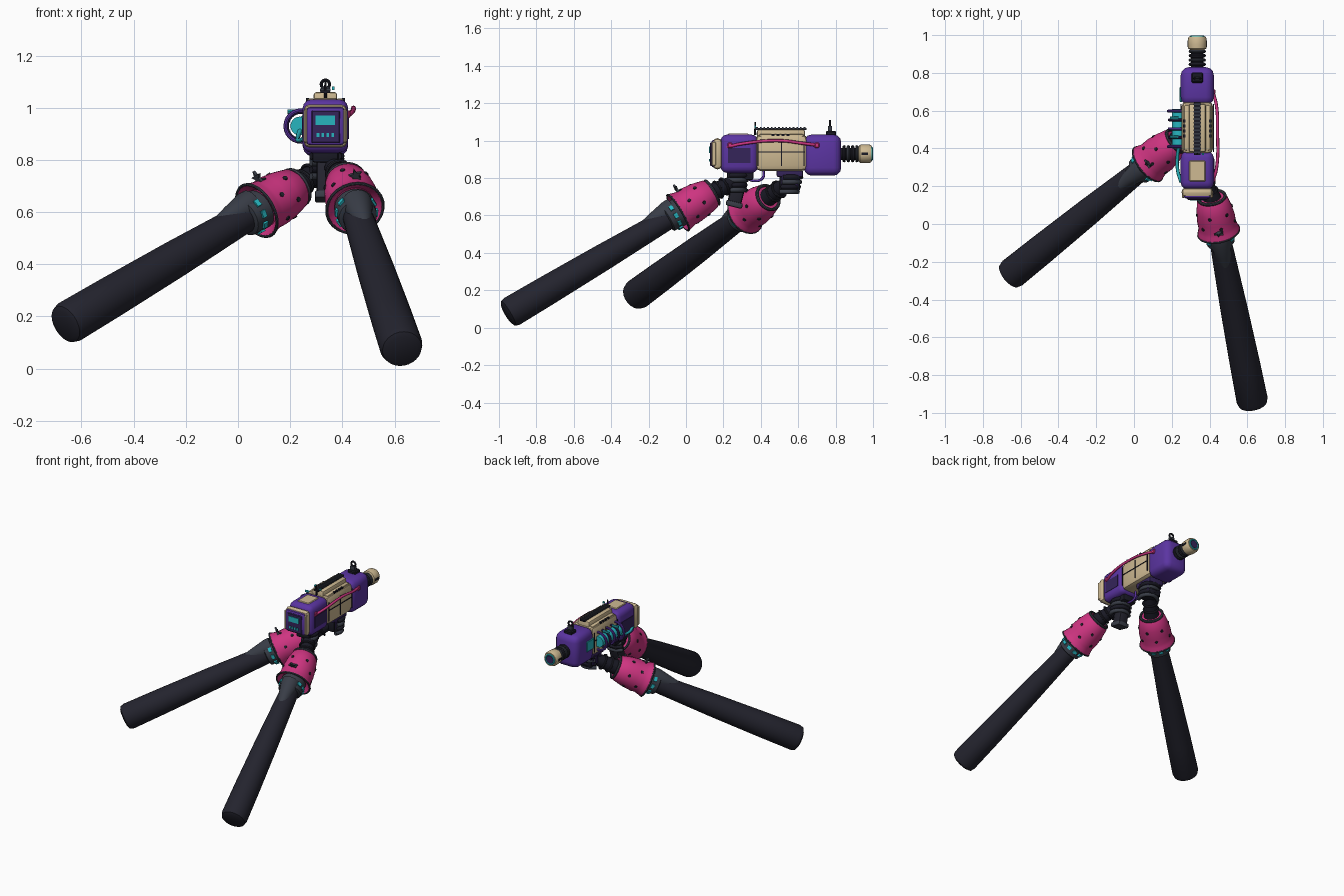
import bpy, bmesh, math
from mathutils import Vector, Matrix

cube = bpy.data.objects.get("Cube")
if cube:
    bpy.data.objects.remove(cube, do_unlink=True)


def material(name, r, g, b):
    m = bpy.data.materials.new(name)
    m.use_nodes = True
    m.diffuse_color = (r, g, b, 1)
    bsdf = m.node_tree.nodes["Principled BSDF"]
    bsdf.inputs["Base Color"].default_value = (r, g, b, 1)
    bsdf.inputs["Roughness"].default_value = 0.8
    return m


SLEEVE = material("charcoal_sleeve", .017, .017, .027)
BLACK = material("black_rubber", .010, .010, .018)
GREY = material("slate_grey", .04, .046, .062)
PINK = material("hot_pink", .62, .035, .22)
PURPLE = material("violet", .105, .035, .36)
INDIGO = material("dark_indigo", .035, .018, .10)
CREAM = material("cream", .62, .49, .29)
TEAL = material("teal", .02, .46, .52)

CX, CZ = .335, .93   # axis of the blaster


def finish(name, bm, mat, matrix=None, angle=35):
    bmesh.ops.recalc_face_normals(bm, faces=bm.faces)
    mesh = bpy.data.meshes.new(name)
    bm.to_mesh(mesh)
    bm.free()
    mesh.materials.append(mat)
    ob = bpy.data.objects.new(name, mesh)
    bpy.context.collection.objects.link(ob)
    if matrix:
        ob.matrix_world = matrix
    bpy.ops.object.select_all(action='DESELECT')
    ob.select_set(True)
    bpy.context.view_layer.objects.active = ob
    bpy.ops.object.shade_smooth_by_angle(angle=math.radians(angle))
    return ob


def box(name, centre, size, mat, bevel=0, segments=2, rot=None):
    bm = bmesh.new()
    bmesh.ops.create_cube(bm, size=1)
    bmesh.ops.scale(bm, vec=size, verts=bm.verts)
    if bevel:
        bmesh.ops.bevel(bm, geom=bm.edges[:], offset=bevel, segments=segments,
                        profile=.5, affect='EDGES', clamp_overlap=True)
    return finish(name, bm, mat, Matrix.Translation(centre) @ (rot or Matrix()))


def frame(origin, toward):
    # local Z runs along the part, local Y stays uppermost
    d = Vector(toward) - Vector(origin)
    return Matrix.Translation(origin) @ d.to_track_quat('Z', 'Y').to_matrix().to_4x4()


def lathe(name, profile, matrix, mat, sides=24, closed=False):
    # profile holds (radius, distance along axis)
    bm = bmesh.new()
    rings = [[bm.verts.new((r * math.cos(a), r * math.sin(a), t))
              for a in (math.tau * i / sides for i in range(sides))] for r, t in profile]
    pairs = list(zip(rings, rings[1:])) + ([(rings[-1], rings[0])] if closed else [])
    for lo, hi in pairs:
        for i in range(sides):
            j = (i + 1) % sides
            bm.faces.new((lo[i], lo[j], hi[j], hi[i]))
    if not closed:
        bm.faces.new(rings[0][::-1])
        bm.faces.new(rings[-1])
    return finish(name, bm, mat, matrix)


def rod(name, a, b, r0, r1, mat, sides=16):
    length = (Vector(b) - Vector(a)).length
    return lathe(name, [(r0, 0), (r1, length)], frame(a, b), mat, sides)


def hoop(name, matrix, radius, thick, mat, t=0):
    ring = [(radius + thick * math.cos(a), t + thick * math.sin(a))
            for a in (math.tau * i / 8 for i in range(8))]
    return lathe(name, ring, matrix, mat, closed=True)


def tube(name, points, radius, mat):
    curve = bpy.data.curves.new(name, 'CURVE')
    curve.dimensions = '3D'
    curve.bevel_depth, curve.bevel_resolution, curve.use_fill_caps = radius, 2, True
    sp = curve.splines.new('BEZIER')
    sp.bezier_points.add(len(points) - 1)
    for bp, p in zip(sp.bezier_points, points):
        bp.co = p
        bp.handle_left_type = bp.handle_right_type = 'AUTO'
    curve.materials.append(mat)
    ob = bpy.data.objects.new(name, curve)
    bpy.context.collection.objects.link(ob)
    bpy.ops.object.select_all(action='DESELECT')
    ob.select_set(True)
    bpy.context.view_layer.objects.active = ob
    bpy.ops.object.convert(target='MESH')


def star(name, matrix, radius, mat):
    bm = bmesh.new()
    pts = [(radius * (1 if i % 2 == 0 else .45), math.tau * i / 10) for i in range(10)]
    face = bm.faces.new([bm.verts.new((r * math.cos(a), r * math.sin(a), 0)) for r, a in pts])
    new = bmesh.ops.extrude_face_region(bm, geom=[face])["geom"]
    bmesh.ops.translate(bm, vec=(0, 0, .012), verts=[v for v in new if isinstance(v, bmesh.types.BMVert)])
    finish(name, bm, mat, matrix)


# Arms: forearm, flared cuff, wrist and gripping hand
def arm(side, elbow, cuff, hand):
    m = frame(cuff, Vector(cuff) * 2 - Vector(elbow))
    far = -(Vector(cuff) - Vector(elbow)).length
    lathe(side + "_forearm", [(.058, far - .003), (.076, far + .006), (.083, far + .03),
                              (.080, far + .25), (.072, far + .6), (.058, -.08), (.06, 0)], m, SLEEVE, 28)
    top = m @ Matrix.Translation((0, .034, 0))
    lathe(side + "_elbow_flare", [(.022, -.23), (.042, -.14), (.058, -.06), (.058, -.03)], top, GREY, 20)
    lathe(side + "_collar", [(.064, -.085), (.074, -.08), (.078, -.02), (.078, 0)], m, GREY)
    for k in range(10):
        a = math.tau * k / 10
        box(side + "_collar_light", m @ Vector((.077 * math.cos(a), .077 * math.sin(a), -.045)),
            (.012, .028, .02), TEAL, rot=m.to_3x3().to_4x4() @ Matrix.Rotation(a, 4, 'Z'))
    lathe(side + "_cuff", [(.076, .012), (.104, -.016), (.113, -.012), (.106, .012), (.101, .03), (.102, .075),
                           (.095, .13), (.082, .185), (.068, .20), (.05, .20)], m, PINK, 28)
    hoop(side + "_cuff_rim", m, .110, .006, GREY, -.014)
    hoop(side + "_wrist_ring", m, .071, .009, GREY, .2)
    for k in range(12):
        a = math.tau * (k + .3) / 12
        t, r = (.055, .101) if k % 2 else (.12, .096)
        p = m @ Vector((r * math.cos(a), r * math.sin(a), t))
        out = m.to_3x3() @ Vector((math.cos(a), math.sin(a), 0))
        rod(side + "_cuff_spot", p - out * .005, p + out * .004, .011, .009, SLEEVE, 8)
    star(side + "_cuff_star", m @ Matrix.Translation((0, .114, .035)), .028, GREY)
    wrist = m @ Vector((0, 0, .19))
    rod(side + "_wrist", wrist, hand, .05, .036, BLACK)
    for k in (.35, .65):
        p = wrist.lerp(Vector(hand), k)
        hoop(side + "_wrist_band", frame(p, hand), .046, .007, SLEEVE)
    for k in range(4):
        z = hand[2] + .04 - .026 * k
        y = hand[1] + .036 - .006 * k
        tube(side + "_finger", [(.385, y - .045, z), (.395, y, z), (.37, y + .04, z), (.32, y + .045, z),
                                (.28, y + .02, z)], .013, GREY if k % 2 else BLACK)


arm("left", (.63, -.955, .073), (.446, -.03, .622), (.365, .245, .775))
arm("right", (-.665, -.277, .168), (.082, .325, .612), (.315, .53, .765))

# Blaster body, front to back
box("nose_rim", (CX, .152, CZ), (.15, .035, .15), PURPLE, .02)
box("nose_cap", (CX, .168, CZ), (.166, .05, .166), CREAM, .022)
box("front_shell", (CX, .285, CZ), (.175, .20, .205), PURPLE, .035, 3)
box("middle_shell", (CX, .51, CZ + .005), (.168, .28, .195), CREAM, .03)
box("rear_shell", (CX, .73, CZ - .007), (.175, .20, .22), PURPLE, .042, 3)
box("front_top_panel", (CX, .28, 1.032), (.085, .11, .012), CREAM, .004, 1)

# Front control face
box("control_panel", (.336, .134, .927), (.11, .012, .125), INDIGO, .004, 1)
box("control_screen", (.334, .128, .952), (.075, .008, .036), TEAL)
for i in range(4):
    box("control_button", (.306 + .019 * i, .128, .895), (.011, .008, .015), TEAL)
for s in (-1, 1):
    box("front_frame_rib", (CX + s * .075, .15, CZ), (.014, .026, .13), CREAM, .005, 1)

# Top rail with ridged strip
box("top_rail", (CX, .508, 1.03), (.09, .255, .06), CREAM, .01)
for s in (-1, 1):
    box("rail_side", (CX + s * .055, .51, 1.015), (.03, .24, .04), CREAM, .008)
box("rail_strip", (CX, .505, 1.062), (.036, .28, .01), BLACK)
for i in range(14):
    box("rail_ridge", (CX, .38 + .0195 * i, 1.068), (.04, .009, .01), GREY)

# Seams and vents on the sides
for s in (-1, 1):
    x = CX + s * .085
    box("side_seam", (x, .51, .94), (.005, .25, .005), BLACK)
    for y in (.51, .385, .632):
        box("cross_seam", (x, y, .93), (.005, .005, .13), BLACK)
    for i in range(4):
        box("rail_vent", (CX + s * .069, .465 + .027 * i, 1.026), (.012, .015, .022), BLACK)
    box("front_recess", (CX + s * .088, .285, .92), (.004, .12, .08), INDIGO)

# Pink cable along the left side
tube("side_cable", [(.415, .22, .965), (.436, .29, .982), (.442, .5, 1.0), (.436, .63, .985),
                    (.415, .71, .975)], .0085, PINK)
for y in (.235, .70):
    box("cable_clamp", (.42, y, .975), (.022, .025, .03), PINK, .005, 1)

# Energy cell and coils on the right side
rod("energy_cell", (.237, .40, CZ), (.237, .61, CZ), .036, .036, TEAL, 20)
for i in range(5):
    p = Vector((.242, .41 + .047 * i, CZ))
    hoop("cell_hoop", frame(p, p + Vector((0, 1, 0))), .055 if i % 4 else .06, .008, INDIGO if i % 2 else PURPLE)
box("side_light_panel", (.248, .685, .935), (.012, .08, .07), TEAL, .003, 1)
tube("side_hose", [(.25, .22, .88), (.232, .28, .875), (.23, .36, .89), (.24, .42, .92)], .009, TEAL)
for y in (.46, .56):
    rod("cell_valve", (.235, y, .985), (.19, y, .985), .008, .008, TEAL, 8)

# Ribbed neck and muzzle
axis = frame((CX, 0, CZ), (CX, 1, CZ))
lathe("neck", [(.032, .8), (.032, .94)], axis, BLACK)
for i in range(4):
    hoop("neck_ring", axis, .037, .009, GREY if i % 2 else SLEEVE, .845 + .023 * i)
lathe("muzzle", [(.038, .922), (.048, .93), (.05, .95), (.05, .978), (.044, .993), (.03, .993)], axis, CREAM)
hoop("muzzle_ring", axis, .032, .006, TEAL, .993)
lathe("muzzle_bore", [(.026, .98), (.026, .997)], axis, INDIGO)
for s in (-1, 1):
    box("muzzle_slot", (CX + s * .048, .955, CZ), (.008, .035, .014), BLACK)

# Sights
box("rear_sight_base", (CX, .775, 1.04), (.06, .055, .025), BLACK, .006, 1)
box("rear_sight_post", (CX, .77, 1.06), (.034, .02, .035), GREY)
hoop("rear_sight_ring", frame((CX, .77, 1.09), (CX, 1, 1.09)), .016, .006, BLACK)
rod("front_sight", (CX, .37, 1.03), (CX, .37, 1.10), .006, .004, BLACK, 8)
box("front_sight_dot", (CX + .03, .37, 1.075), (.01, .01, .012), TEAL)

# Grips and trigger guard below
tilt = Matrix.Rotation(math.radians(-14), 4, 'X')
box("grip_mount", (CX, .29, .815), (.10, .14, .05), BLACK, .01)
box("trigger_grip", (CX, .275, .735), (.07, .075, .17), SLEEVE, .015, rot=tilt)
box("grip_foot", (CX, .258, .66), (.08, .09, .03), GREY, .008, rot=tilt)
tube("trigger_guard", [(CX, .32, .80), (CX, .37, .785), (CX, .41, .80), (CX, .415, .84)], .007, PURPLE)
rod("trigger", (CX, .35, .83), (CX, .345, .795), .008, .006, PINK, 8)
box("rear_grip_mount", (CX, .555, .825), (.11, .14, .04), INDIGO, .008)
box("rear_grip", (CX, .555, .775), (.085, .11, .09), BLACK, .012)
for s in (-1, 1):
    for i in range(3):
        box("grip_rib", (CX + s * .045, .52 + .035 * i, .785), (.016, .02, .07), INDIGO, .004, 1)
